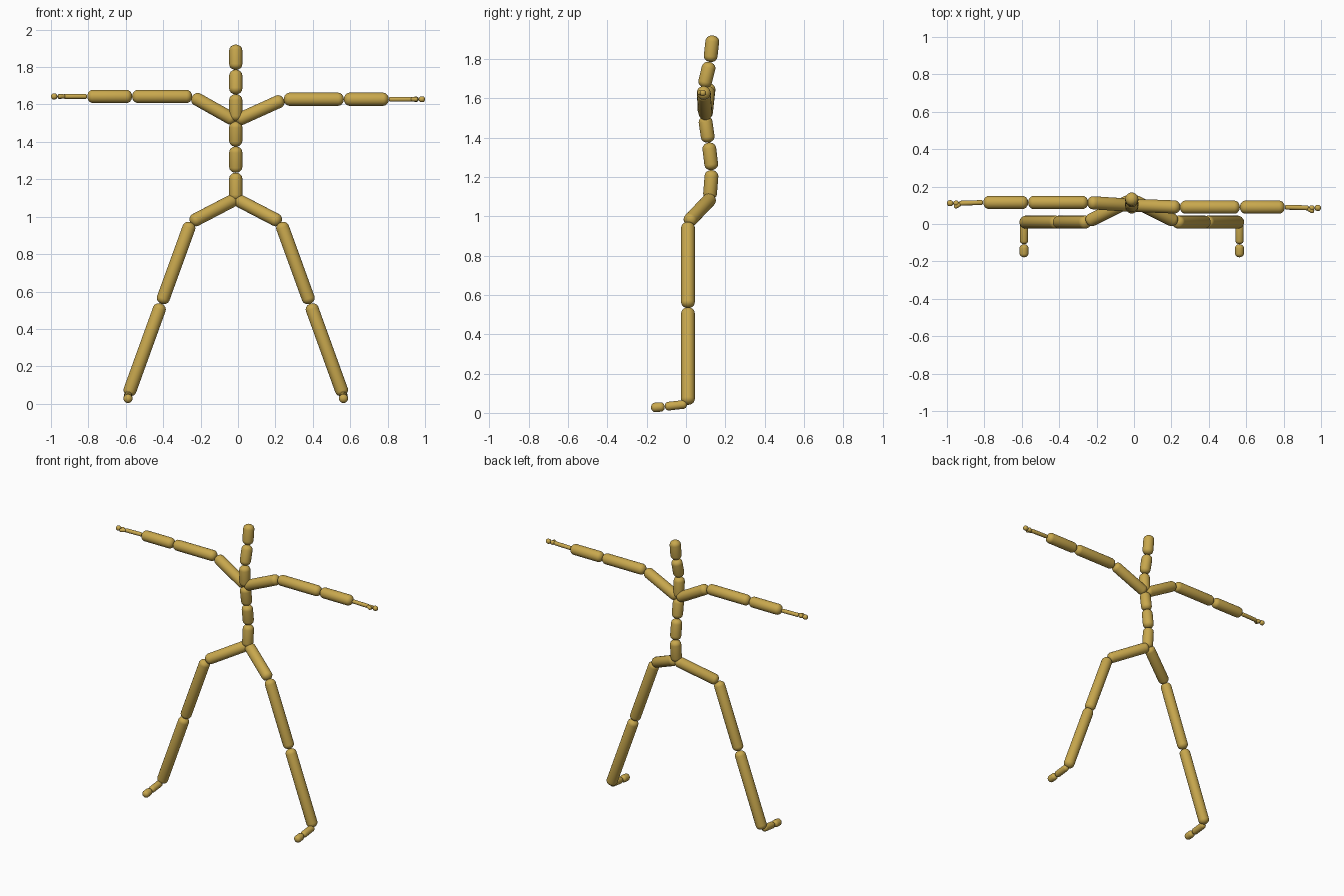
import bpy
import math
from mathutils import Vector

if "Cube" in bpy.data.objects:
    bpy.data.objects.remove(bpy.data.objects["Cube"], do_unlink=True)

gold = bpy.data.materials.new("ochre_gold")
gold.use_nodes = True
colour = (0.58, 0.39, 0.075, 1)
gold.diffuse_color = colour
gold.node_tree.nodes["Principled BSDF"].inputs["Base Color"].default_value = colour

SIDES = 20
CAP_STEPS = 5
CAP_DEPTH = 0.85


def bone(name, start, end, radius):
    """Round-ended rod whose tips touch start and end."""
    start, end = Vector(start), Vector(end)
    axis = end - start
    half = axis.length / 2
    cap = min(radius * CAP_DEPTH, half)
    angles = [math.pi / 2 * i / CAP_STEPS for i in range(1, CAP_STEPS + 1)]
    lower = [(radius * math.sin(a), -half + cap * (1 - math.cos(a))) for a in angles]
    profile = lower + [(r, -z) for r, z in reversed(lower)]
    verts = [(r * math.cos(math.tau * k / SIDES), r * math.sin(math.tau * k / SIDES), z)
             for r, z in profile for k in range(SIDES)]
    verts += [(0, 0, -half), (0, 0, half)]
    bottom, top = len(verts) - 2, len(verts) - 1
    last = (len(profile) - 1) * SIDES
    faces = []
    for k in range(SIDES):
        n = (k + 1) % SIDES
        faces += [(bottom, n, k), (top, last + k, last + n)]
        for row in range(0, last, SIDES):
            faces.append((row + k, row + n, row + SIDES + n, row + SIDES + k))
    mesh = bpy.data.meshes.new(name)
    mesh.from_pydata(verts, [], faces)
    mesh.polygons.foreach_set("use_smooth", [True] * len(faces))
    mesh.materials.append(gold)
    obj = bpy.data.objects.new(name, mesh)
    obj.location = (start + end) / 2
    obj.rotation_euler = axis.to_track_quat("Z", "Y").to_euler()
    bpy.context.collection.objects.link(obj)


def chain(prefix, joints, parts):
    for (name, radius), a, b in zip(parts, joints, joints[1:]):
        bone(prefix + name, a, b, radius)


R = 0.035
CX = -0.012

# Spine, neck and head
spine = [(0.12, 1.085), (0.132, 1.235), (0.115, 1.375), (0.095, 1.51),
         (0.09, 1.655), (0.122, 1.785), (0.137, 1.92)]
chain("", [(CX, y, z) for y, z in spine],
      [(n, R) for n in ("lower_spine", "middle_spine", "upper_spine", "chest", "neck", "head")])

# Legs, mirrored about the spine
leg = [(0, 0.13, 1.095), (0.24, 0.01, 0.97), (0.398, 0.01, 0.535), (0.576, 0.01, 0.043)]
foot = [(0.576, 0.005, 0.045), (0.576, -0.108, 0.032), (0.576, -0.178, 0.026)]
for side, s in (("left_", 1), ("right_", -1)):
    chain(side, [(CX + s * x, y, z) for x, y, z in leg],
          [("hip", R), ("thigh", R), ("shin", R)])
    chain(side, [(CX + s * x, y, z) for x, y, z in foot],
          [("foot", 0.022), ("toe", 0.024)])

# Arms, each at its own height and depth
for side, s, y, z in (("left_", 1, 0.09, 1.628), ("right_", -1, 0.115, 1.643)):
    reach = [0.245, 0.566, 0.806, 0.936, 0.966, 1.0]
    joints = [(CX, 0.1, 1.512)] + [(s * x, y - 0.004 * (x > 0.9), z) for x in reach]
    chain(side, joints, [("collarbone", R), ("upper_arm", R), ("forearm", R),
                         ("hand", 0.013), ("finger", 0.014), ("fingertip", 0.016)])
    bone(side + "thumb", (s * 0.925, y - 0.005, z), (s * 0.962, y - 0.026, z), 0.012)
